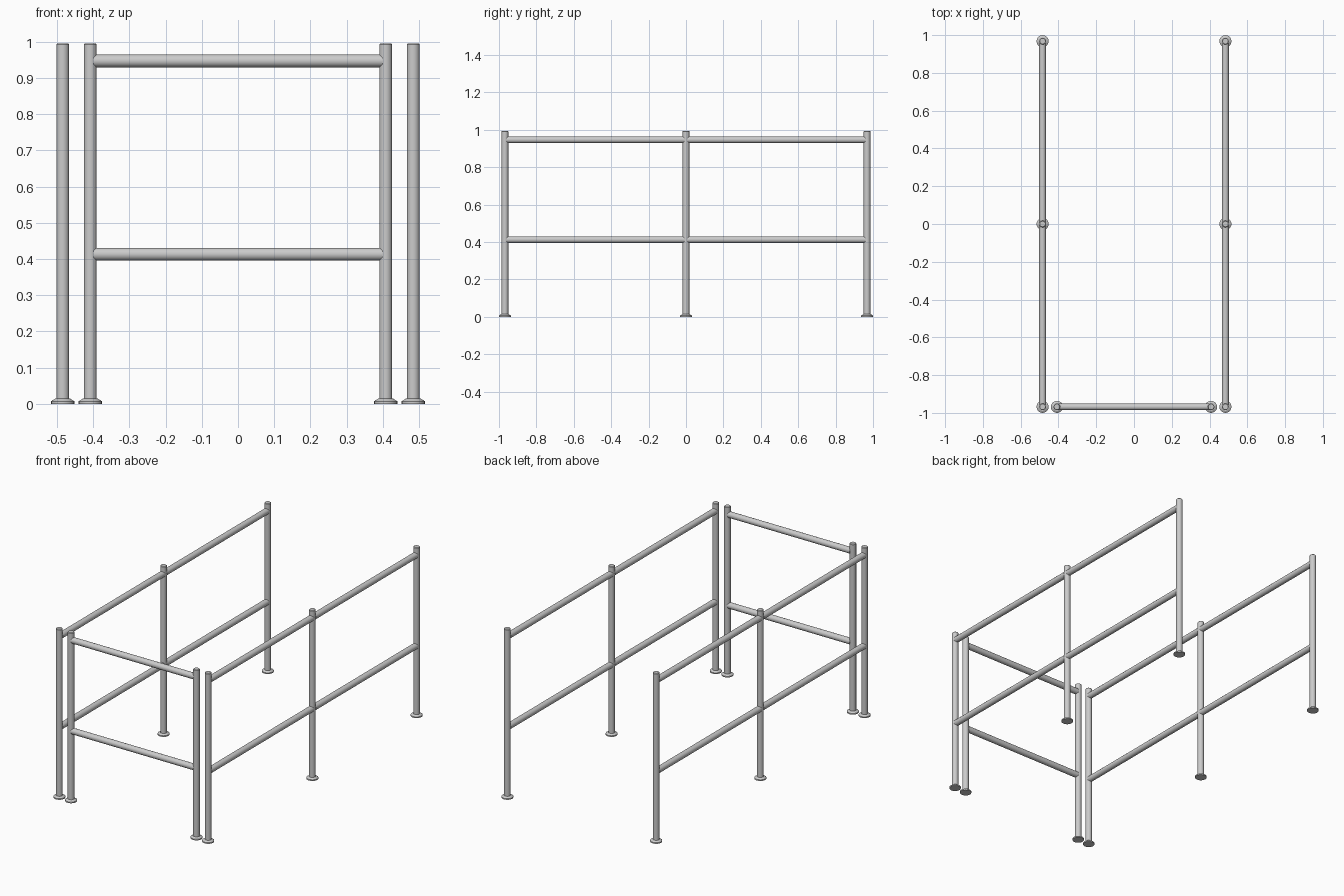
import bpy, bmesh
from math import cos, sin, tau, radians
from mathutils import Vector

if "Cube" in bpy.data.objects:
    bpy.data.objects.remove(bpy.data.objects["Cube"])

SIDES = 20
R = 0.0178          # tube radius
INSET = 0.009       # distance from post axis to rail end
SIDE_X, END_Y, FRONT_X = 0.484, 0.968, 0.408


def finish(bm, name):
    bmesh.ops.recalc_face_normals(bm, faces=bm.faces[:])
    mesh = bpy.data.meshes.new(name)
    bm.to_mesh(mesh)
    bm.free()
    ob = bpy.data.objects.new(name, mesh)
    bpy.context.collection.objects.link(ob)
    bpy.ops.object.select_all(action='DESELECT')
    ob.select_set(True)
    bpy.context.view_layer.objects.active = ob
    bpy.ops.object.shade_smooth_by_angle(angle=radians(30))
    return ob


def lathe(name, profile, origin, axis=(0, 0, 1)):
    """Closed solid of revolution from (radius, height) pairs along an axis."""
    bm = bmesh.new()
    rot = Vector((0, 0, 1)).rotation_difference(Vector(axis))
    rings = []
    for r, h in profile:
        rings.append([bm.verts.new(Vector(origin) + rot @ Vector(
            (r * cos(tau * i / SIDES), r * sin(tau * i / SIDES), h)))
            for i in range(SIDES)])
    for a, b in zip(rings, rings[1:]):
        for i in range(SIDES):
            j = (i + 1) % SIDES
            bm.faces.new((a[i], a[j], b[j], b[i]))
    bm.faces.new(rings[0])
    bm.faces.new(rings[-1])
    return finish(bm, name)


# Upright tube with a chamfered top, standing in a tapered foot flange
def post(name, x, y):
    lathe(name, [(R, 0.004), (R, 0.992), (R - 0.003, 0.995)], (x, y, 0))
    lathe(name + "_foot", [(0.032, 0), (0.032, 0.007), (0.021, 0.014)], (x, y, 0))


# Upper and lower horizontal tubes between two posts
def rails(name, start, end):
    a, b = Vector((*start, 0)), Vector((*end, 0))
    axis = (b - a).normalized()
    length = (b - a).length
    for level, z in (("upper", 0.947), ("lower", 0.413)):
        lathe(f"{name}_{level}_rail", [(R, INSET), (R, length - INSET)],
              a + Vector((0, 0, z)), axis)


# Long side railings
for side, x in (("left", -SIDE_X), ("right", SIDE_X)):
    for place, y in (("front", -END_Y), ("middle", 0), ("back", END_Y)):
        post(f"{side}_{place}_post", x, y)
    rails(f"{side}_front", (x, -END_Y), (x, 0))
    rails(f"{side}_back", (x, 0), (x, END_Y))

# Short front railing
for side, x in (("left", -FRONT_X), ("right", FRONT_X)):
    post(f"front_railing_{side}_post", x, -END_Y)
rails("front_railing", (-FRONT_X, -END_Y), (FRONT_X, -END_Y))
